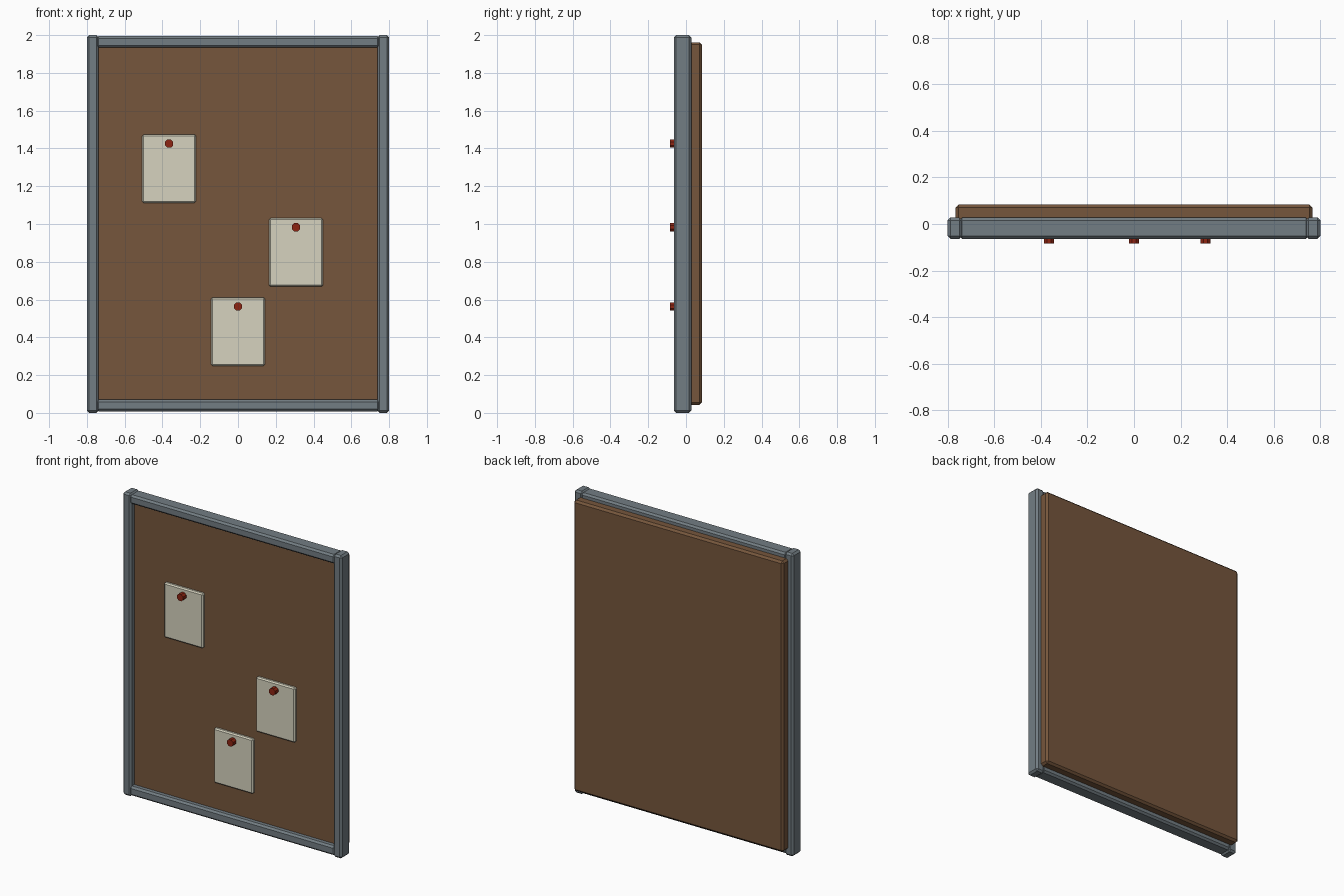
import bpy, bmesh, math
from mathutils import Matrix

if "Cube" in bpy.data.objects:
    bpy.data.objects.remove(bpy.data.objects["Cube"])


def material(name, rgb):
    m = bpy.data.materials.new(name)
    m.diffuse_color = (*rgb, 1)
    m.use_nodes = True
    m.node_tree.nodes["Principled BSDF"].inputs["Base Color"].default_value = m.diffuse_color
    return m


GREY = material("grey_frame", (0.17, 0.205, 0.227))
BROWN = material("brown_cork", (0.18, 0.093, 0.045))
CREAM = material("cream_paper", (0.67, 0.65, 0.52))
RED = material("red_pin", (0.27, 0.018, 0.006))


def add_object(name, bm, mat):
    mesh = bpy.data.meshes.new(name)
    bm.to_mesh(mesh)
    bm.free()
    mesh.materials.append(mat)
    ob = bpy.data.objects.new(name, mesh)
    bpy.context.collection.objects.link(ob)
    return ob


def box(name, x, y, z, chamfer, mat):
    """Chamfered box from (min, max) ranges."""
    bm = bmesh.new()
    bmesh.ops.create_cube(bm, size=1)
    for v in bm.verts:
        v.co = [r[0] if c < 0 else r[1] for c, r in zip(v.co, (x, y, z))]
    bmesh.ops.bevel(bm, geom=bm.edges[:], offset=chamfer, segments=1,
                    affect='EDGES', profile=0.5)
    return add_object(name, bm, mat)


# Cork panel, set back in the frame and standing out behind it
box("cork_board", (-0.766, 0.766), (-0.027, 0.084), (0.042, 1.962), 0.013, BROWN)

# Frame: two full-height stiles and two rails between them
FRAME_Y = (-0.064, 0.028)
for side, x in (("left", (-0.8, -0.738)), ("right", (0.738, 0.8))):
    box(side + "_stile", x, FRAME_Y, (0, 2), 0.012, GREY)
for side, z in (("bottom", (0.008, 0.07)), ("top", (1.934, 1.994))):
    box(side + "_rail", (-0.75, 0.75), FRAME_Y, z, 0.012, GREY)

# Notes, each held by an eight-sided pin near its top edge
for i, (x, z) in enumerate(((-0.365, 1.293), (0.307, 0.85), (0, 0.43)), 1):
    box(f"paper_note_{i}", (x - 0.143, x + 0.143), (-0.05, -0.022),
        (z - 0.181, z + 0.181), 0.008, CREAM)
    bm = bmesh.new()
    bmesh.ops.create_cone(bm, cap_ends=True, segments=8, radius1=0.024,
                          radius2=0.024, depth=0.045,
                          matrix=Matrix.Translation((x, -0.0615, z + 0.133))
                          @ Matrix.Rotation(math.pi / 2, 4, 'X')
                          @ Matrix.Rotation(math.pi / 8, 4, 'Z'))
    add_object(f"push_pin_{i}", bm, RED)
